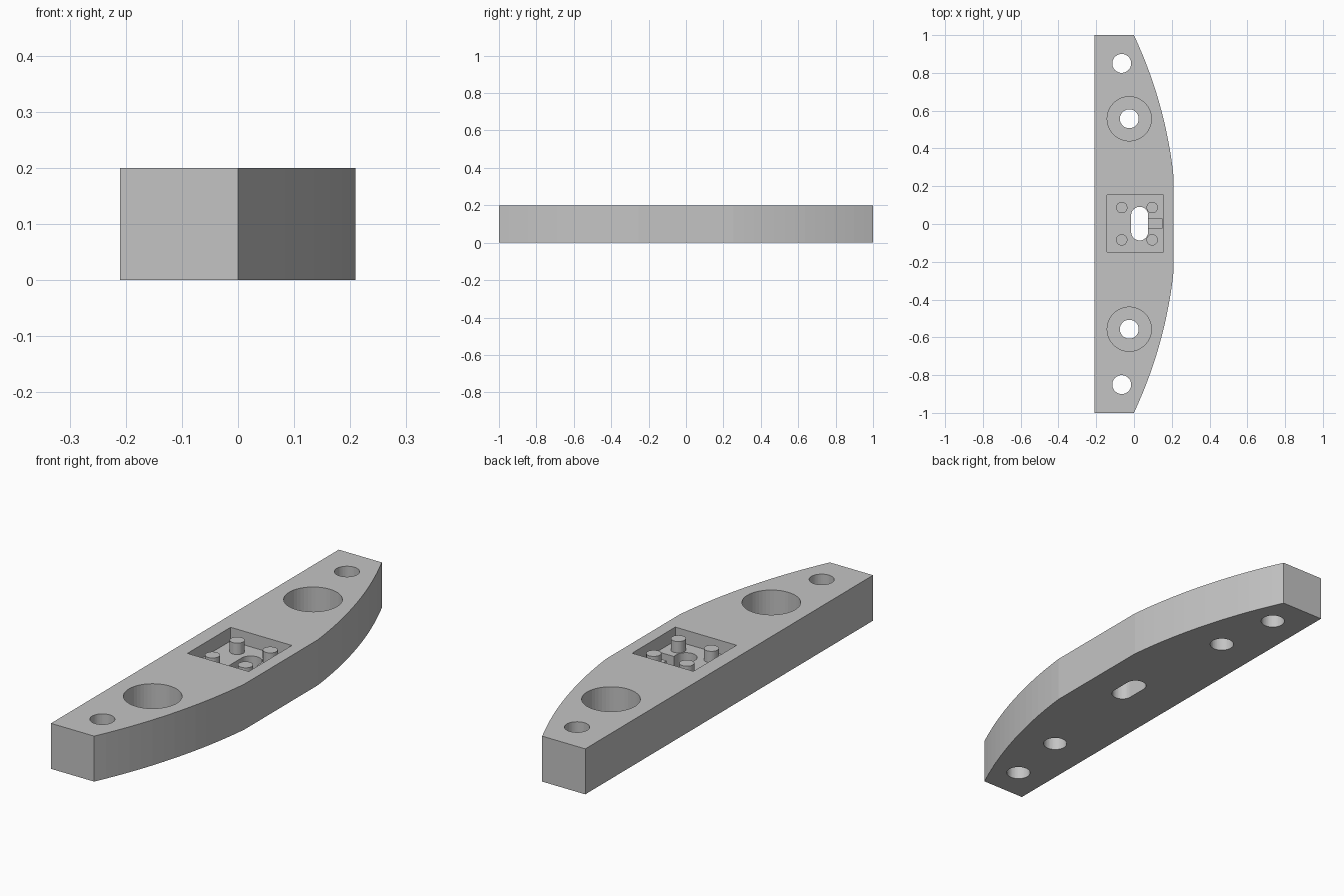
import bpy, bmesh, math

cube = bpy.data.objects.get("Cube")
if cube:
    bpy.data.objects.remove(cube, do_unlink=True)

HEIGHT = 0.2
FLOOR = 0.14          # pocket floor
PEG_TOP = 0.19

grey = bpy.data.materials.new("plain grey")
grey.use_nodes = True
grey.diffuse_color = (0.55, 0.55, 0.55, 1)
grey.node_tree.nodes["Principled BSDF"].inputs["Base Color"].default_value = (0.55, 0.55, 0.55, 1)


def prism(name, outline, z0, z1):
    """Extrude a counter-clockwise outline from z0 to z1."""
    bm = bmesh.new()
    base = bm.faces.new([bm.verts.new((x, y, z0)) for x, y in outline])
    up = bmesh.ops.extrude_face_region(bm, geom=[base])["geom"]
    bmesh.ops.translate(bm, vec=(0, 0, z1 - z0),
                        verts=[v for v in up if isinstance(v, bmesh.types.BMVert)])
    bmesh.ops.recalc_face_normals(bm, faces=bm.faces)
    mesh = bpy.data.meshes.new(name)
    bm.to_mesh(mesh)
    bm.free()
    mesh.materials.append(grey)
    obj = bpy.data.objects.new(name, mesh)
    bpy.context.collection.objects.link(obj)
    return obj


def slot(x, y, r, half=0.0, n=24):
    """Circle outline, stretched along y by a half length."""
    pts = []
    for start, shift in ((0, half), (math.pi, -half)):
        for i in range(n + (half > 0)):
            a = start + math.pi * i / n
            pts.append((x + r * math.cos(a), y + shift + r * math.sin(a)))
    return pts


def rect(x0, x1, y0, y1):
    return [(x0, y0), (x1, y0), (x1, y1), (x0, y1)]


def cut(target, outline, z0, z1):
    cutter = prism("cutter", outline, z0, z1)
    cutter.hide_render = True
    mod = target.modifiers.new("cut", "BOOLEAN")
    mod.operation = "DIFFERENCE"
    mod.solver = "EXACT"
    mod.object = cutter
    bpy.context.view_layer.update()
    graph = bpy.context.evaluated_depsgraph_get()
    result = bpy.data.meshes.new_from_object(target.evaluated_get(graph))
    target.modifiers.clear()
    target.data = result
    bpy.data.objects.remove(cutter, do_unlink=True)


# Bar: straight back, bowed front with a flat middle
centre, radius, steps = -2.127, 2.35, 14
a0, a1 = math.asin(0.255 / radius), math.asin(1 / radius)
bow = []
for i in range(steps + 1):
    a = a0 + (a1 - a0) * i / steps
    bow.append((centre + radius * math.cos(a), radius * math.sin(a)))
outline = [(-0.21, -1)] + [(x, -y) for x, y in reversed(bow)] + bow + [(-0.21, 1)]
bar = prism("bar", outline, 0, HEIGHT)

# End holes and counterbored bolt holes
for side in (-1, 1):
    cut(bar, slot(-0.065, side * 0.85, 0.05), -0.1, 0.3)
    cut(bar, slot(-0.025, side * 0.557, 0.117), 0.06, 0.3)
    cut(bar, slot(-0.025, side * 0.557, 0.05), -0.1, 0.3)

# Square pocket with a through slot and a short channel
cut(bar, rect(-0.143, 0.155, -0.147, 0.153), FLOOR, 0.3)
cut(bar, slot(0.03, 0.002, 0.045, 0.044), -0.1, 0.3)
cut(bar, rect(0.06, 0.15, -0.022, 0.027), 0.1, 0.17)

# Pegs standing on the pocket floor
for row, y in (("front", -0.084), ("back", 0.087)):
    for column, x in (("right", -0.065), ("left", 0.096)):
        prism(f"{row}_{column}_peg", slot(x, y, 0.03, n=16), FLOOR - 0.01, PEG_TOP)
